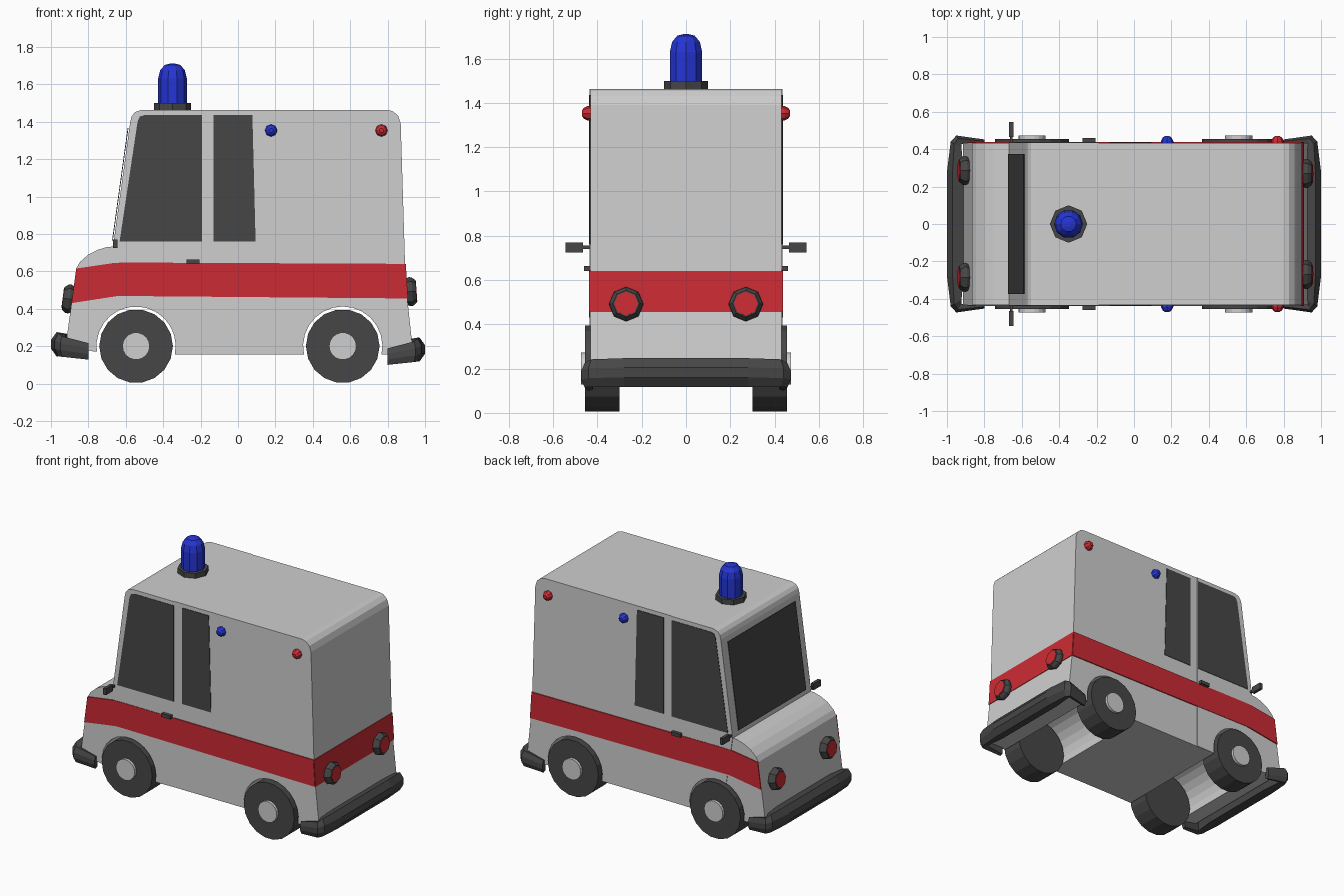
import bpy, bmesh, math
from mathutils import Vector

if "Cube" in bpy.data.objects:
    bpy.data.objects.remove(bpy.data.objects["Cube"])


def material(name, rgb):
    m = bpy.data.materials.new(name)
    m.diffuse_color = (*rgb, 1)
    m.use_nodes = True
    m.node_tree.nodes["Principled BSDF"].inputs["Base Color"].default_value = m.diffuse_color
    return m


GREY = material("light_grey_paint", (0.62, 0.62, 0.62))
DARK = material("dark_grey", (0.062, 0.062, 0.062))
RED = material("red", (0.60, 0.024, 0.033))
BLUE = material("blue", (0.018, 0.035, 0.66))


def finish(name, bm, mat):
    bmesh.ops.remove_doubles(bm, verts=bm.verts, dist=1e-5)
    bmesh.ops.recalc_face_normals(bm, faces=bm.faces)
    me = bpy.data.meshes.new(name)
    bm.to_mesh(me)
    bm.free()
    me.materials.append(mat)
    ob = bpy.data.objects.new(name, me)
    bpy.context.collection.objects.link(ob)
    return ob


def loft(name, rings, mat):
    """Skin closed rings of equal point count and cap both ends."""
    bm = bmesh.new()
    rows = [[bm.verts.new(p) for p in ring] for ring in rings]
    n = len(rows[0])
    for a, b in zip(rows, rows[1:]):
        for i in range(n):
            j = (i + 1) % n
            bm.faces.new((a[i], a[j], b[j], b[i]))
    bm.faces.new(rows[0])
    bm.faces.new(rows[-1])
    return finish(name, bm, mat)


def extrude(name, profile, y0, y1, mat):
    """Extrude an (x, z) profile from y0 to y1."""
    return loft(name, [[(x, y, z) for x, z in profile] for y in (y0, y1)], mat)


def lathe(name, profile, origin, axis, sides, mat):
    """Turn (radius, distance) points around an axis."""
    q = Vector(axis).to_track_quat('Z', 'Y')
    rings = []
    for r, t in profile:
        rings.append([Vector(origin) + q @ Vector((r * math.cos(a), r * math.sin(a), t))
                      for a in (2 * math.pi * i / sides for i in range(sides))])
    return loft(name, rings, mat)


def box(name, x, y, z, mat):
    return extrude(name, [(x[0], z[0]), (x[1], z[0]), (x[1], z[1]), (x[0], z[1])], *y, mat)


FRONT_X, REAR_X, AXLE_Z = -0.545, 0.56, 0.2
HALF = 0.432


def arch(cx, a0, a1, n=14, r=0.212):
    """Wheel arch points between two angles in degrees."""
    return [(cx + r * math.cos(math.radians(a0 + (a1 - a0) * i / n)),
             AXLE_Z + r * math.sin(math.radians(a0 + (a1 - a0) * i / n)))
            for i in range(n + 1)]


# Body: side profile with full-width wheel arches
nose = [(-0.765, 0.17), (-0.9, 0.2), (-0.915, 0.25), (-0.89, 0.43), (-0.865, 0.615),
        (-0.845, 0.65), (-0.80, 0.69), (-0.75, 0.715), (-0.70, 0.73), (-0.668, 0.732)]
roof_front = [(-0.576, 1.40), (-0.568, 1.43), (-0.55, 1.452), (-0.515, 1.463)]
tail = [(0.80, 1.463), (0.83, 1.455), (0.857, 1.43), (0.87, 1.39),
        (0.893, 0.64), (0.905, 0.455), (0.937, 0.158)]
body = (nose + roof_front + tail + arch(REAR_X, -12, 192) + arch(FRONT_X, -12, 188))
extrude("body", body, -HALF, HALF, GREY)

# Windscreen plate lying on the sloped front
extrude("windscreen", [(-0.669, 0.765), (-0.586, 1.365), (-0.590, 1.366), (-0.673, 0.766)],
        -0.375, 0.375, DARK)

# Rear stripe
extrude("rear_stripe", [(0.892, 0.64), (0.904, 0.455), (0.909, 0.455), (0.897, 0.64)],
        -HALF - 0.004, HALF + 0.004, RED)

door = ([(-0.19, 0.158)] + arch(FRONT_X, -12, 110, 9)
        + [(-0.668, 0.735)] + roof_front + [(-0.19, 1.463)])
stripe = [(-0.865, 0.615), (-0.89, 0.43), (-0.65, 0.467), (-0.60, 0.468),
          (0.905, 0.455), (0.893, 0.64), (-0.60, 0.647), (-0.66, 0.645)]
cab_glass = [(-0.633, 0.76), (-0.193, 0.76), (-0.193, 1.435), (-0.50, 1.435),
             (-0.525, 1.428), (-0.537, 1.40)]
rear_glass = [(-0.13, 0.76), (0.094, 0.76), (0.077, 1.435), (-0.13, 1.435)]

for s, side in ((-1, "right"), (1, "left")):
    def plate(name, prof, d, mat):
        extrude(f"{side}_{name}", prof, s * (HALF - 0.001), s * (HALF + d), mat)

    # Flat side panels and painted areas
    plate("door", door, 0.004, GREY)
    plate("stripe", stripe, 0.007, RED)
    plate("cab_window", cab_glass, 0.007, DARK)
    plate("rear_window", rear_glass, 0.004, DARK)

    # Door handle and wing mirror
    box(f"{side}_door_handle", (-0.275, -0.205), (s * 0.43, s * 0.46), (0.64, 0.664), DARK)
    box(f"{side}_mirror", (-0.667, -0.645), (s * 0.465, s * 0.545), (0.725, 0.77), DARK)
    box(f"{side}_mirror_arm", (-0.662, -0.650), (s * 0.42, s * 0.47), (0.74, 0.755), DARK)

    # Small side lamps
    dome = [(0.033, -0.01), (0.033, 0.012), (0.024, 0.03), (0.012, 0.038)]
    for x, mat, col in ((0.177, BLUE, "blue"), (0.767, RED, "red")):
        lathe(f"{side}_{col}_side_lamp", dome, (x, s * HALF, 1.353), (0, s, 0), 8, mat)

    # Wheels with hub caps
    for x, end in ((FRONT_X, "front"), (REAR_X, "rear")):
        lathe(f"{side}_{end}_tyre", [(0.197, 0.30), (0.197, 0.455)],
              (x, 0, AXLE_Z), (0, s, 0), 18, DARK)
        lathe(f"{side}_{end}_hub_cap", [(0.073, 0.44), (0.073, 0.474)],
              (x, 0, AXLE_Z), (0, s, 0), 18, GREY)

    # Head and tail lamps: dark rim and red lens
    for end, pos, axis in (("head", (-0.885, s * 0.285, 0.45), (-1, 0, 0.13)),
                           ("tail", (0.902, s * 0.27, 0.49), (1, 0, 0.07))):
        lathe(f"{side}_{end}_lamp_rim", [(0.06, -0.02), (0.078, 0.015), (0.076, 0.03), (0.06, 0.05)],
              pos, axis, 8, DARK)
        lathe(f"{side}_{end}_lamp_lens", [(0.054, 0.045), (0.054, 0.053)], pos, axis, 8, RED)

# Wrap-around bumpers: x, y, normal x, normal y, height, half height, depth scale
half = [(0.80, 0.452, 0, 1, 0.152, 0.044, 0.35), (0.95, 0.473, 0.5, 0.85, 0.178, 0.055, 0.6),
        (0.98, 0.44, 0.8, 0.5, 0.188, 0.062, 0.8), (1.0, 0.28, 1, 0, 0.19, 0.065, 1)]
stations = half + [(x, -y, nx, -ny, c, h, d) for x, y, nx, ny, c, h, d in reversed(half)]
section = [(0, 0.35), (0.03, 1), (0.09, 0.85), (0.09, -0.85), (0.03, -1), (0, -0.35)]
for e, name, lift in ((-1, "front_bumper", 0.02), (1, "rear_bumper", -0.008)):
    loft(name, [[(e * (x - nx * t * d), y - ny * t * d, c + lift + h * k) for t, k in section]
                for x, y, nx, ny, c, h, d in stations], DARK)

# Roof beacon
lathe("beacon_base", [(0.1, 1.455), (0.1, 1.499)], (-0.35, 0, 0), (0, 0, 1), 8, DARK)
lathe("beacon", [(0.077, 1.49), (0.077, 1.63), (0.066, 1.675), (0.042, 1.703), (0.015, 1.71)],
      (-0.35, 0, 0), (0, 0, 1), 10, BLUE)
